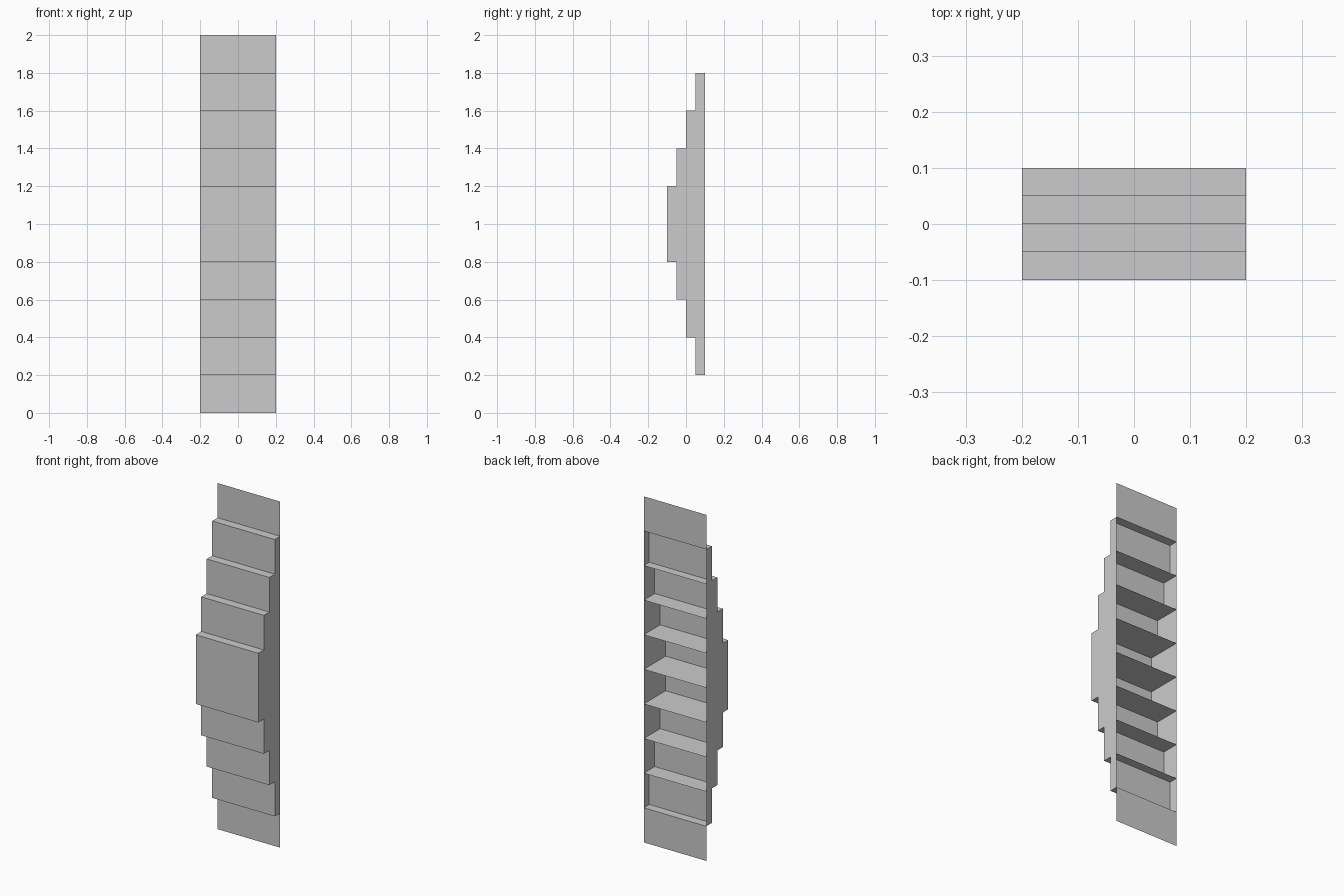
import bpy
import bmesh

if "Cube" in bpy.data.objects:
    bpy.data.objects.remove(bpy.data.objects["Cube"])

HALF_W = 0.2
BACK = 0.1
STEP_H = 0.2
# Front y of each row, bottom to top (mirrored about the middle)
half = [0.1, 0.05, 0.0, -0.05, -0.1]
rows = half + half[::-1]

bm = bmesh.new()


def quad(*pts):
    bm.faces.new([bm.verts.new(p) for p in pts])


def shelf(y0, y1, z, up):
    """Horizontal strip across the full width, y0 in front of y1."""
    pts = [(-HALF_W, y0, z), (HALF_W, y0, z), (HALF_W, y1, z), (-HALF_W, y1, z)]
    quad(*(pts if up else pts[::-1]))


for i, y in enumerate(rows):
    z0, z1 = i * STEP_H, (i + 1) * STEP_H
    # Front panel of the row
    quad((-HALF_W, y, z0), (HALF_W, y, z0), (HALF_W, y, z1), (-HALF_W, y, z1))
    # Side walls, open at the back
    if y < BACK:
        quad((HALF_W, y, z0), (HALF_W, BACK, z0), (HALF_W, BACK, z1), (HALF_W, y, z1))
        quad((-HALF_W, BACK, z0), (-HALF_W, y, z0), (-HALF_W, y, z1), (-HALF_W, BACK, z1))

# Step ledges outside and divider shelves inside
for i in range(len(rows) - 1):
    z = (i + 1) * STEP_H
    deep, shallow = sorted((rows[i], rows[i + 1]))
    up = rows[i] <= rows[i + 1]
    if deep < shallow:
        shelf(deep, shallow, z, up)
    if shallow < BACK:
        shelf(shallow, BACK, z, up)

bmesh.ops.remove_doubles(bm, verts=bm.verts, dist=0.0001)
mesh = bpy.data.meshes.new("stepped_panel")
bm.to_mesh(mesh)
bm.free()
panel = bpy.data.objects.new("stepped_panel", mesh)
bpy.context.collection.objects.link(panel)
